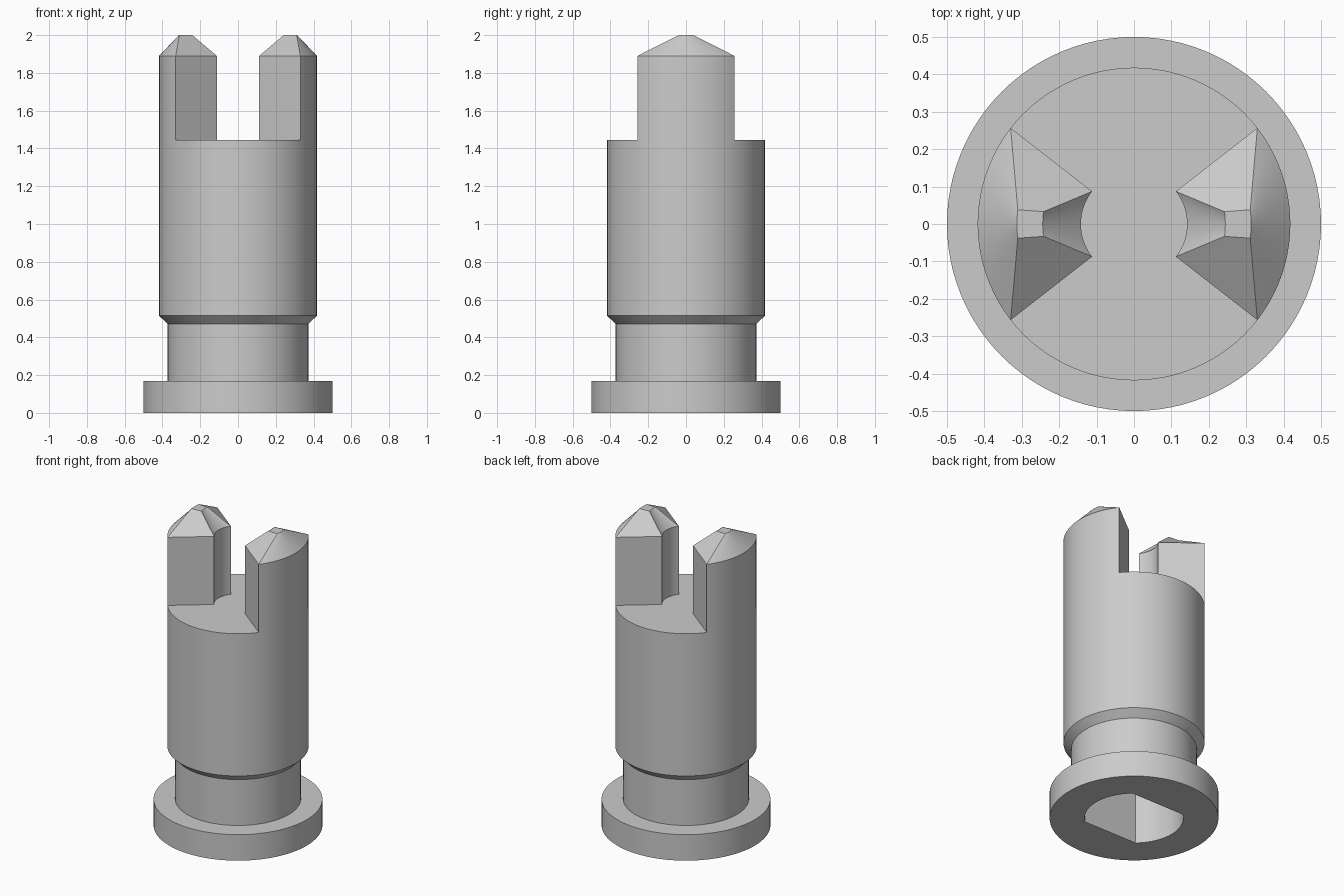
import bpy, bmesh
from math import sin, cos, pi, asin, radians

if "Cube" in bpy.data.objects:
    bpy.data.objects.remove(bpy.data.objects["Cube"], do_unlink=True)

grey = bpy.data.materials.new("plain grey")
grey.use_nodes = True
colour = (0.6, 0.6, 0.6, 1)
grey.diffuse_color = colour
grey.node_tree.nodes["Principled BSDF"].inputs["Base Color"].default_value = colour

BODY_R, BODY_TOP = 0.418, 1.445


def arc(radius, start, end, steps):
    return [(radius * cos(start + (end - start) * i / steps),
             radius * sin(start + (end - start) * i / steps)) for i in range(steps + 1)]


def loft(name, rings, cap_bottom=True):
    """Skin a stack of closed rings, each a list of (x, y) and a height."""
    bm = bmesh.new()
    loops = [[bm.verts.new((x, y, z)) for x, y in pts] for pts, z in rings]
    count = len(loops[0])
    for low, high in zip(loops, loops[1:]):
        for i in range(count):
            j = (i + 1) % count
            bm.faces.new((low[i], low[j], high[j], high[i]))
    if cap_bottom:
        bm.faces.new(loops[0][::-1])
    bm.faces.new(loops[-1])
    mesh = bpy.data.meshes.new(name)
    bm.to_mesh(mesh)
    bm.free()
    mesh.materials.append(grey)
    obj = bpy.data.objects.new(name, mesh)
    bpy.context.collection.objects.link(obj)
    return obj


def activate(obj):
    bpy.ops.object.select_all(action='DESELECT')
    obj.select_set(True)
    bpy.context.view_layer.objects.active = obj


def shade(obj):
    activate(obj)
    bpy.ops.object.shade_smooth_by_angle(angle=radians(25))


# Turned body: flange, neck, chamfer and barrel
profile = [(0.5, 0), (0.5, 0.17), (0.372, 0.17), (0.372, 0.47),
           (BODY_R, 0.515), (BODY_R, BODY_TOP)]
body = loft("turned_body", [(arc(r, 0, 2 * pi, 96)[:-1], z) for r, z in profile])

# Socket in the underside: a round hole with two flats
socket_r, flat = 0.293, 0.219
a = asin(flat / socket_r)
outline = arc(socket_r, -a, a, 24) + arc(socket_r, pi - a, pi + a, 24)
cutter = loft("socket_cutter", [(outline, -0.1), (outline, 0.47)])
cutter.hide_render = True
cut = body.modifiers.new("socket", 'BOOLEAN')
cut.object = cutter
cut.operation = 'DIFFERENCE'
cut.solver = 'EXACT'
activate(body)
bpy.ops.object.modifier_apply(modifier=cut.name)
bpy.data.objects.remove(cutter, do_unlink=True)
shade(body)


# Two prongs with radial sides and tapered tips
def prong_ring(outer, inner, half, inner_half, turn):
    pts = arc(outer, -half, half, 20) + arc(inner, inner_half, -inner_half, 20)
    return [(x * turn, y * turn) for x, y in pts]


for name, turn in (("left_prong", 1), ("right_prong", -1)):
    base = prong_ring(BODY_R, 0.142, radians(37.9), radians(37.9), turn)
    tip = prong_ring(0.313, 0.244, asin(0.038 / 0.313), asin(0.033 / 0.244), turn)
    shade(loft(name, [(base, BODY_TOP), (base, 1.89), (tip, 2.0)], cap_bottom=False))
